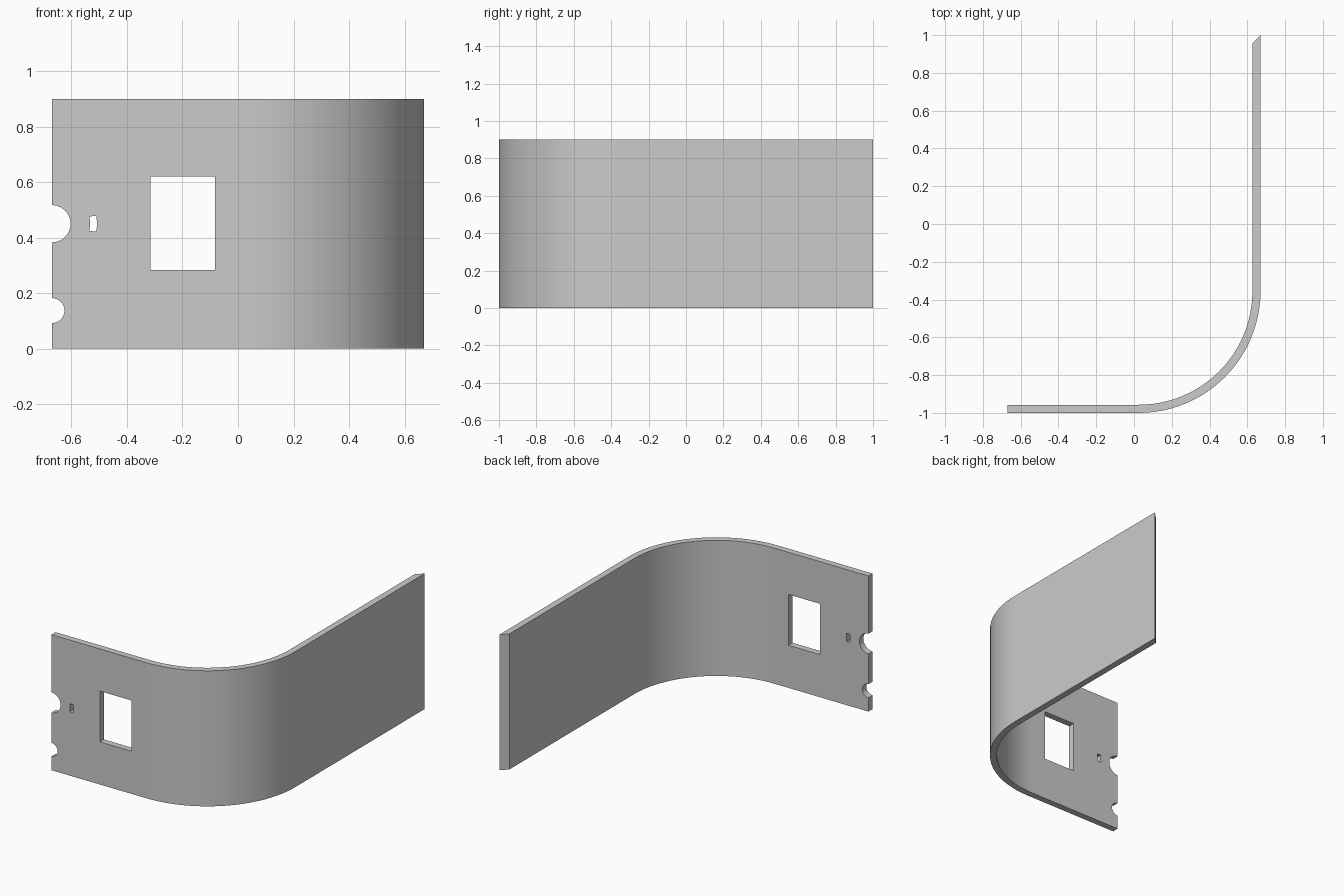
import bpy
import bmesh
from math import sin, cos, pi, radians
from mathutils import Vector

cube = bpy.data.objects.get("Cube")
if cube:
    bpy.data.objects.remove(cube, do_unlink=True)

HALF_X, HALF_Y, HEIGHT, THICK = 0.67, 1.0, 0.9, 0.043
BEND_X, BEND_Y = 0.025, -0.355      # centre of the bend
RADIUS = HALF_X - BEND_X

grey = bpy.data.materials.new("grey")
grey.use_nodes = True
colour = (0.6, 0.6, 0.6, 1)
grey.diffuse_color = colour
grey.node_tree.nodes["Principled BSDF"].inputs["Base Color"].default_value = colour


def prism(name, outline, direction):
    """Solid made by extruding a closed outline along a direction."""
    bm = bmesh.new()
    face = bm.faces.new([bm.verts.new(p) for p in outline])
    grown = bmesh.ops.extrude_face_region(bm, geom=[face])["geom"]
    verts = [v for v in grown if isinstance(v, bmesh.types.BMVert)]
    bmesh.ops.translate(bm, vec=Vector(direction), verts=verts)
    bmesh.ops.recalc_face_normals(bm, faces=bm.faces)
    mesh = bpy.data.meshes.new(name)
    bm.to_mesh(mesh)
    bm.free()
    mesh.materials.append(grey)
    obj = bpy.data.objects.new(name, mesh)
    bpy.context.collection.objects.link(obj)
    return obj


def arc(cx, cy, r, start, end, steps):
    angles = [radians(start + (end - start) * i / steps) for i in range(steps + 1)]
    return [(cx + r * cos(a), cy + r * sin(a)) for a in angles]


# Curved panel: flat front, quarter bend, long flat side with a mitred end
outer = arc(BEND_X, BEND_Y, RADIUS, -90, 0, 24)
inner = arc(BEND_X, BEND_Y, RADIUS - THICK, 0, -90, 24)
plan = ([(-HALF_X, -HALF_Y)] + outer
        + [(HALF_X, HALF_Y), (HALF_X - THICK, HALF_Y - THICK)]
        + inner + [(-HALF_X, THICK - HALF_Y)])
panel = prism("curved_panel", [(x, y, 0) for x, y in plan], (0, 0, HEIGHT))

# Openings through the front: window, two edge notches and a curved slot
window = [(-0.315, 0.283), (-0.082, 0.283), (-0.082, 0.62), (-0.315, 0.62)]
large_notch = arc(-HALF_X, 0.45, 0.067, 0, 360, 48)[:-1]
small_notch = arc(-HALF_X, 0.137, 0.045, 0, 360, 48)[:-1]
slot = arc(-HALF_X, 0.45, 0.162, -10, 10, 6) + arc(-HALF_X, 0.45, 0.137, 11, -11, 6)

bpy.context.view_layer.objects.active = panel
for name, shape in (("window", window), ("large_notch", large_notch),
                    ("small_notch", small_notch), ("slot", slot)):
    cutter = prism(name + "_cutter", [(x, -HALF_Y - 0.1, z) for x, z in shape], (0, 0.25, 0))
    cutter.hide_render = True
    cut = panel.modifiers.new(name, "BOOLEAN")
    cut.operation = "DIFFERENCE"
    cut.solver = "EXACT"
    cut.object = cutter
    bpy.ops.object.modifier_apply(modifier=cut.name)
    bpy.data.objects.remove(cutter, do_unlink=True)

# Smooth bend, sharp rims
bpy.ops.object.select_all(action="DESELECT")
panel.select_set(True)
bpy.ops.object.shade_smooth_by_angle(angle=radians(30))
weighted = panel.modifiers.new("weighted_normals", "WEIGHTED_NORMAL")
weighted.keep_sharp = True
